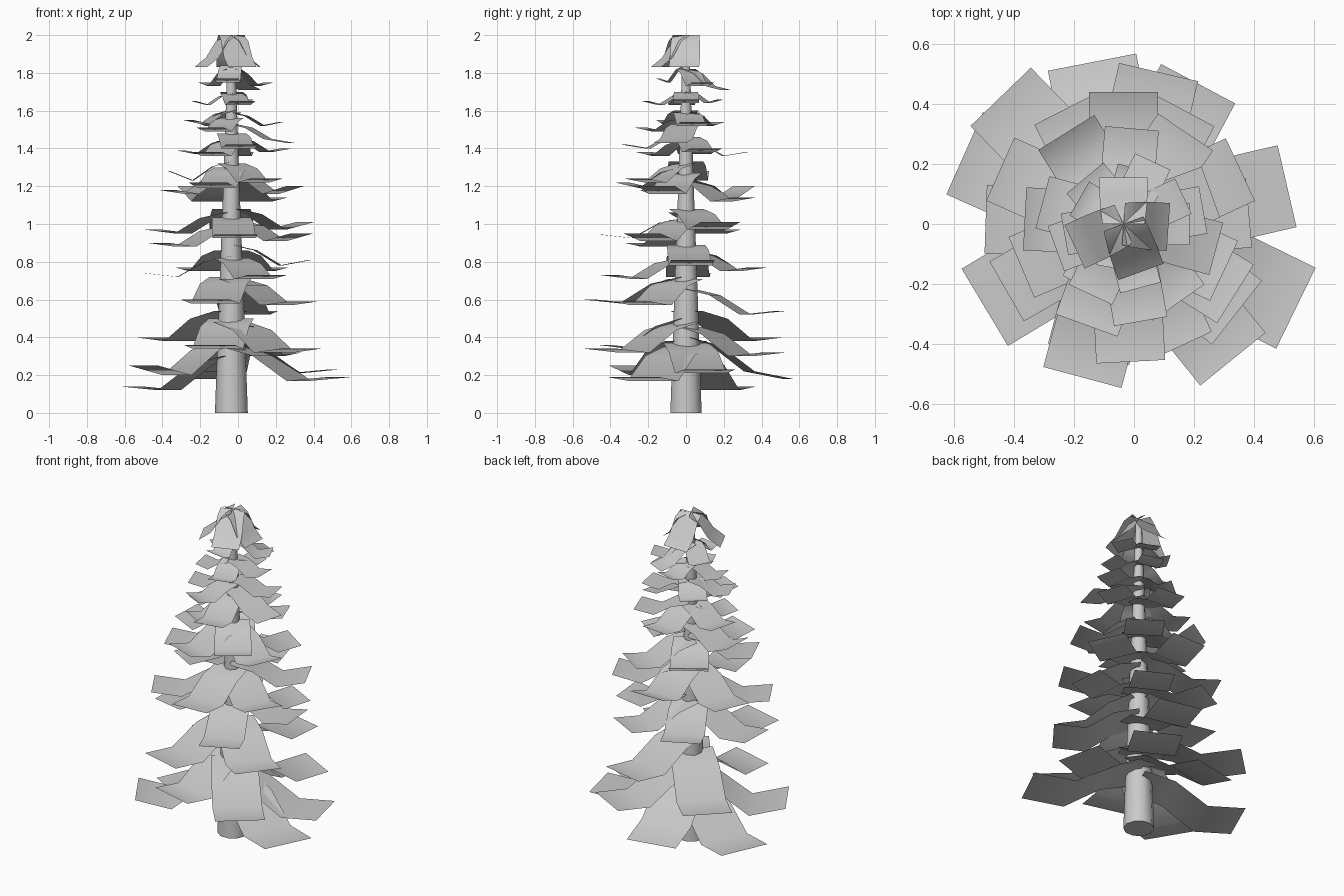
import bpy
from math import radians, cos, sin
from mathutils import Vector, Matrix

cube = bpy.data.objects.get("Cube")
if cube:
    bpy.data.objects.remove(cube, do_unlink=True)

AXIS = Vector((-0.035, 0, 0))   # the trunk stands slightly off centre


def make_material(name, colour):
    material = bpy.data.materials.new(name)
    material.use_nodes = True
    material.diffuse_color = colour
    material.node_tree.nodes["Principled BSDF"].inputs["Base Color"].default_value = colour
    return material


grey = make_material("plain grey", (0.59, 0.59, 0.59, 1))


def make_object(name, verts, faces):
    mesh = bpy.data.meshes.new(name)
    mesh.from_pydata(verts, [], faces)
    mesh.materials.append(grey)
    mesh.polygons.foreach_set("use_smooth", [True] * len(mesh.polygons))
    mesh.update()
    obj = bpy.data.objects.new(name, mesh)
    bpy.context.collection.objects.link(obj)
    return obj


def add_card(verts, faces, width, drop, angle, reach, tip_z, lift=0.02):
    """Append one S-shaped strip that leaves the trunk at the given angle."""
    turn = Matrix.Rotation(radians(angle), 3, "Z")
    low = tip_z - lift
    # Steps from trunk to tip: share of reach, height, share of width
    steps = [(0, low + drop, 0.88), (0.3, low + drop * 0.74, 0.96), (0.62, low, 1), (1, tip_z, 1)]
    start = len(verts)
    for along, z, wide in steps:
        for side in (-1, 1):
            verts.append(AXIS + turn @ Vector((along * reach, side * wide * width / 2, z)))
    for i in range(start, len(verts) - 2, 2):
        faces.append((i, i + 2, i + 3, i + 1))


def add_tier(name, width, drop, cards):
    verts, faces = [], []
    for card in cards:
        add_card(verts, faces, width, drop, *card)
    return make_object(name, verts, faces)


# Tapered trunk with flat ends
def add_trunk(sides=10):
    rings = [(0, 0.087), (0.6, 0.066), (1.2, 0.043), (1.97, 0.018)]
    verts, faces = [], []
    for z, radius in rings:
        for i in range(sides):
            a = radians(360 * i / sides)
            verts.append(AXIS + Vector((radius * cos(a), radius * sin(a), z)))
    for r in range(len(rings) - 1):
        for i in range(sides):
            j = (i + 1) % sides
            low, high = r * sides, (r + 1) * sides
            faces.append((low + i, low + j, high + j, high + i))
    faces.append(tuple(reversed(range(sides))))
    faces.append(tuple(range(len(verts) - sides, len(verts))))
    trunk = make_object("trunk", verts, faces)
    bpy.ops.object.select_all(action="DESELECT")
    trunk.select_set(True)
    bpy.context.view_layer.objects.active = trunk
    bpy.ops.object.shade_smooth_by_angle(angle=radians(50))


add_trunk()

# Branch tiers from the ground up; each card is (angle, reach, tip height, tip lift)
add_tier("branches_lowest", 0.3, 0.18,
         [(-26, 0.64, 0.19), (156, 0.58, 0.14), (211, 0.54, 0.25, 0.05),
          (101, 0.55, 0.18, -0.04)])
add_tier("branches_low", 0.28, 0.16,
         [(13, 0.56, 0.23), (-51, 0.58, 0.34), (62, 0.53, 0.32), (134, 0.59, 0.4),
          (-105, 0.45, 0.36)])
add_tier("branches_lower_middle", 0.27, 0.14,
         [(-105, 0.53, 0.6), (77, 0.52, 0.54), (-38, 0.48, 0.59)])
add_tier("branches_middle", 0.23, 0.11,
         [(-65, 0.45, 0.73), (178, 0.46, 0.74), (5, 0.42, 0.81, 0.03),
          (117, 0.43, 0.77), (62, 0.43, 0.77)])
add_tier("branches_upper_middle", 0.23, 0.11,
         [(210, 0.45, 0.9), (156, 0.45, 0.97), (-32, 0.44, 0.95, 0.04),
          (90, 0.44, 1.03, 0.06), (25, 0.43, 1.01, 0.04), (-87, 0.46, 0.945)])
add_tier("branches_high", 0.22, 0.11,
         [(203, 0.37, 1.18), (-110, 0.36, 1.22, 0.03), (56, 0.37, 1.14),
          (122, 0.36, 1.2, 0.08), (-25, 0.37, 1.2, 0.04)])
add_tier("branches_higher", 0.21, 0.1,
         [(177, 0.33, 1.28, 0.05), (-55, 0.32, 1.24)])
add_tier("branches_upper", 0.18, 0.08,
         [(165, 0.28, 1.39), (20, 0.31, 1.4), (-15, 0.32, 1.43, -0.02), (-80, 0.33, 1.42),
          (85, 0.32, 1.38), (-120, 0.25, 1.38)])
add_tier("branches_thin", 0.16, 0.07,
         [(10, 0.27, 1.54), (-115, 0.26, 1.51), (130, 0.2, 1.54), (200, 0.24, 1.55)])
add_tier("branches_thinner", 0.14, 0.06,
         [(190, 0.2, 1.65), (0, 0.22, 1.66), (-75, 0.22, 1.65), (75, 0.19, 1.66)])
add_tier("branches_topmost", 0.13, 0.09,
         [(25, 0.22, 1.75), (65, 0.23, 1.71, -0.02), (150, 0.17, 1.75), (-100, 0.15, 1.77)])
# Crown cards hang down, with no upturned tip
add_tier("crown", 0.16, 0.12,
         [(90, 0.155, 1.83, -0.05), (-4, 0.15, 1.83, -0.05), (-70, 0.17, 1.83, -0.05),
          (205, 0.18, 1.83, -0.05)])
